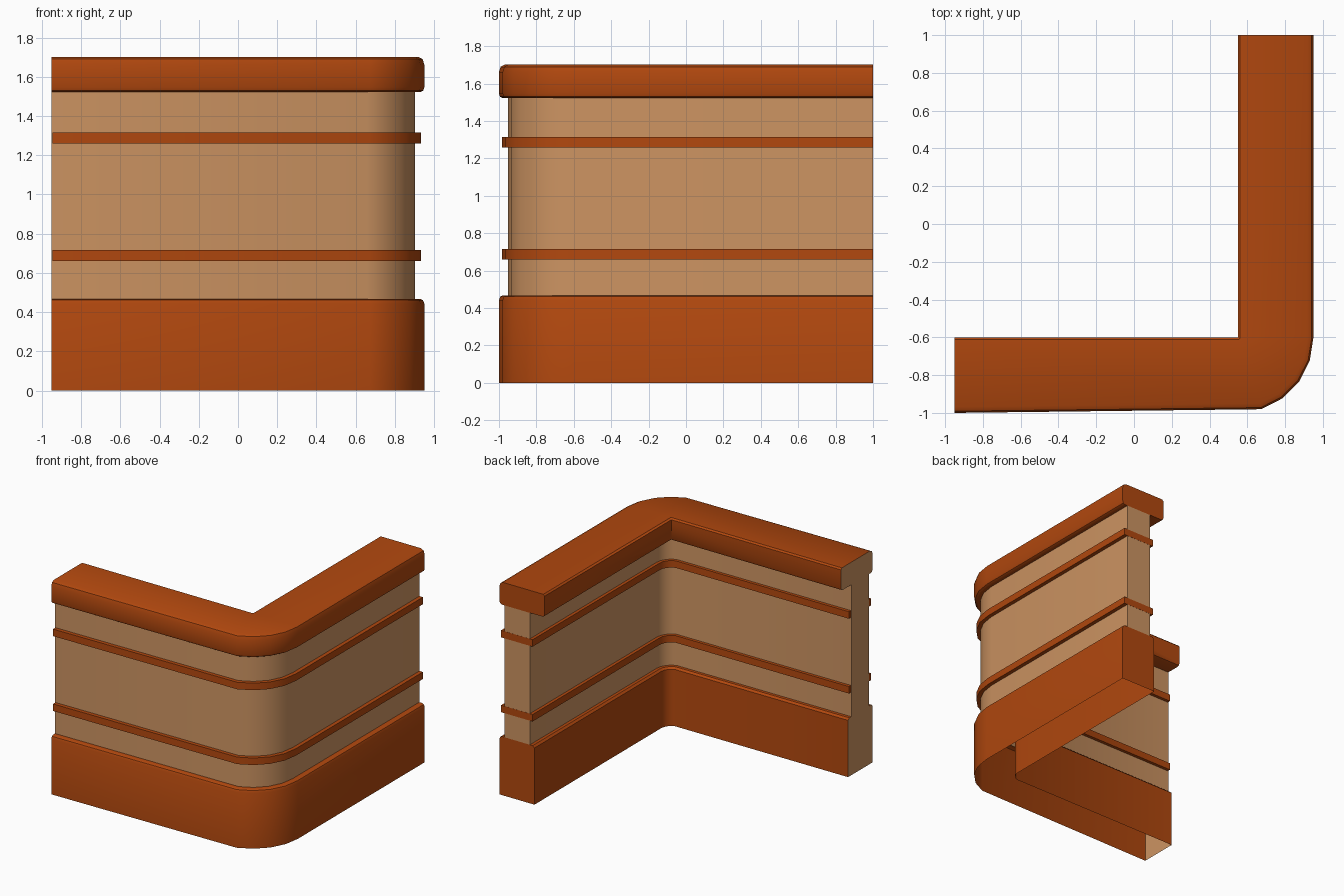
import bpy, bmesh, math
from mathutils import Vector

if "Cube" in bpy.data.objects:
    bpy.data.objects.remove(bpy.data.objects["Cube"])


def material(name, rgb):
    m = bpy.data.materials.new(name)
    m.diffuse_color = (*rgb, 1)
    m.use_nodes = True
    m.node_tree.nodes["Principled BSDF"].inputs["Base Color"].default_value = m.diffuse_color
    return m


ORANGE = material("burnt_orange", (0.445, 0.065, 0.0045))
TAN = material("tan", (0.61, 0.296, 0.122))

CX, CY = 0.55, -0.6          # centre of the rounded corner
STEPS = [math.radians(18 * i) for i in range(5)]


def stations(d, z, end_a, end_b):
    """Points along the L-shaped path for one profile point."""
    pts = [Vector((CX + d, end_a, z))]
    pts += [Vector((CX + d * math.cos(a), CY - d * math.sin(a), z)) for a in STEPS]
    pts.append(Vector((end_b, CY - d, z)))
    return pts


def sweep(name, profile, side, end, skip=(), end_a=1.0, end_b=-0.95):
    """Sweep a counter-clockwise (d, z) profile; skipped edges stay open."""
    bm = bmesh.new()
    rows = [[bm.verts.new(p) for p in stations(d, z, end_a, end_b)] for d, z in profile]
    n, m = len(rows), len(rows[0])
    for i in range(n):
        if i in skip:
            continue
        a, b = rows[i], rows[(i + 1) % n]
        for k in range(m - 1):
            bm.faces.new((a[k], b[k], b[k + 1], a[k + 1]))
    bm.faces.new([r[0] for r in reversed(rows)])
    bm.faces.new([r[-1] for r in rows]).material_index = 1
    bmesh.ops.remove_doubles(bm, verts=bm.verts, dist=1e-5)
    me = bpy.data.meshes.new(name)
    bm.to_mesh(me)
    bm.free()
    me.materials.append(side)
    me.materials.append(end)
    ob = bpy.data.objects.new(name, me)
    bpy.context.collection.objects.link(ob)
    bpy.context.view_layer.objects.active = ob
    ob.select_set(True)
    bpy.ops.object.shade_smooth_by_angle(angle=math.radians(30))
    ob.select_set(False)


WI, WO = 0.13, 0.353         # wall inner and outer offsets
B, C, T = 0.468, 1.522, 1.702

# Base plinth, open underneath
sweep("base", [(0.09, 0), (0.4, 0), (0.4, B - 0.025), (0.393, B - 0.007), (0.378, B),
               (WO, B), (WI, B), (0.105, B), (0.09, B - 0.015)],
      ORANGE, TAN, skip=(0, 5))

# Wall panel
sweep("wall", [(WI, B), (WO, B), (WO, C), (WI, C)], TAN, TAN, skip=(0, 2))

# Rounded coping on top
sweep("coping", [(0, C + 0.02), (0.006, C + 0.006), (0.02, C), (WI, C), (WO, C), (0.38, C),
                 (0.394, C + 0.008), (0.4, C + 0.025), (0.4, T - 0.04),
                 (0.391, T - 0.012), (0.368, T), (0.012, T), (0, T - 0.012)],
      ORANGE, TAN, skip=(3,))

# Two trim bands around the wall
for name, z in (("lower_trim", 0.661), ("upper_trim", 1.259)):
    sweep(name, [(0.105, z), (0.384, z), (0.384, z + 0.056), (0.105, z + 0.056)],
          ORANGE, ORANGE, end_a=1.001, end_b=-0.946)
